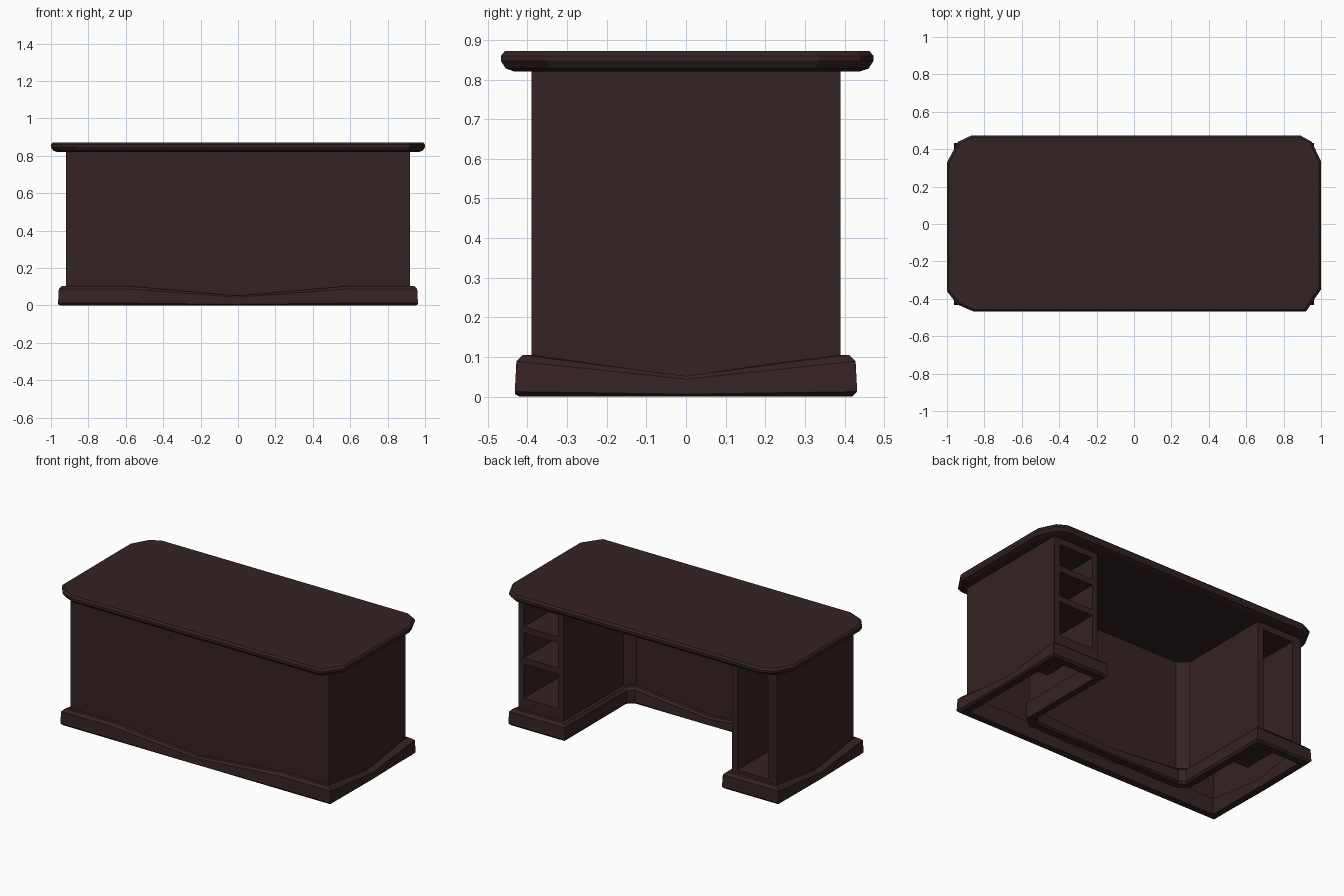
import bpy, bmesh
from mathutils import Vector

if "Cube" in bpy.data.objects:
    bpy.data.objects.remove(bpy.data.objects["Cube"])

wood = bpy.data.materials.new("dark_brown_wood")
wood.diffuse_color = (0.036, 0.0165, 0.017, 1)
wood.use_nodes = True
wood.node_tree.nodes["Principled BSDF"].inputs["Base Color"].default_value = wood.diffuse_color


def finish(bm, name):
    bmesh.ops.remove_doubles(bm, verts=bm.verts, dist=0.0005)
    bmesh.ops.recalc_face_normals(bm, faces=bm.faces)
    mesh = bpy.data.meshes.new(name)
    bm.to_mesh(mesh)
    bm.free()
    mesh.materials.append(wood)
    obj = bpy.data.objects.new(name, mesh)
    bpy.context.collection.objects.link(obj)
    return obj


def quad(bm, *pts):
    bm.faces.new([bm.verts.new(p) for p in pts])


def loft(bm, rings, wrap=False):
    """Join closed rings of points; returns the vertex rings."""
    vr = [[bm.verts.new(p) for p in r] for r in rings]
    n = len(vr[0])
    for k in range(len(vr) if wrap else len(vr) - 1):
        a, b = vr[k], vr[(k + 1) % len(vr)]
        for i in range(n):
            j = (i + 1) % n
            bm.faces.new((a[i], a[j], b[j], b[i]))
    return vr


# Desktop: clipped-corner slab with a bevelled rim
plan = [(-0.86, -0.467), (0.92, -0.467), (1, -0.35), (1, 0.335), (0.95, 0.44),
        (0.89, 0.473), (-0.87, 0.473), (-0.94, 0.44), (-1, 0.33), (-1, -0.36), (-0.945, -0.43)]
layers = [(0.82, 0.035), (0.828, 0.012), (0.847, 0), (0.86, 0.0), (0.872, 0.01)]
bm = bmesh.new()
rings = loft(bm, [[(x * (1 - i), y * (0.47 - i) / 0.47, z) for x, y in plan] for z, i in layers])
bm.faces.new(rings[0][::-1])
bm.faces.new(rings[-1])
finish(bm, "desktop")

# Right half of the U-shaped plan, with skirting height at each point
HI, LO = 0.105, 0.052
half = [(0, -0.39, LO), (0.6, -0.39, HI), (0.92, -0.39, HI), (0.92, 0, LO), (0.92, 0.39, HI),
        (0.6, 0.39, HI), (0.6, -0.22, HI), (0.54, -0.27, HI), (0, -0.27, LO)]
path = half + [(-x, y, t) for x, y, t in half[-2:0:-1]]
n = len(path)

# Hollow body walls, leaving out the two pedestal faces at the back
bm = bmesh.new()
for i in range(n):
    (x0, y0, _), (x1, y1, _) = path[i], path[(i + 1) % n]
    if y0 == y1 == 0.39:
        continue
    quad(bm, (x0, y0, 0.03), (x1, y1, 0.03), (x1, y1, 0.82), (x0, y0, 0.82))
finish(bm, "body_walls")


# Pedestal faces: frame grid around open compartments
def pedestal(name, xs, zs, depth=0.4):
    bm = bmesh.new()
    yf, yb = 0.39, 0.39 - depth
    for c in range(3):
        for r in range(len(zs) - 1):
            a, b, l, h = xs[c], xs[c + 1], zs[r], zs[r + 1]
            if c == 1 and r % 2 == 1:  # open compartment
                quad(bm, (a, yb, l), (b, yb, l), (b, yb, h), (a, yb, h))
                quad(bm, (a, yf, l), (b, yf, l), (b, yb, l), (a, yb, l))
                quad(bm, (a, yf, h), (b, yf, h), (b, yb, h), (a, yb, h))
                quad(bm, (a, yf, l), (a, yb, l), (a, yb, h), (a, yf, h))
                quad(bm, (b, yf, l), (b, yb, l), (b, yb, h), (b, yf, h))
            else:
                quad(bm, (b, yf, l), (a, yf, l), (a, yf, h), (b, yf, h))
    finish(bm, name)


pedestal("drawer_pedestal", (0.6, 0.637, 0.88, 0.92),
         (0.03, 0.18, 0.40, 0.44, 0.60, 0.64, 0.78, 0.82))
pedestal("cupboard_pedestal", (-0.92, -0.855, -0.638, -0.6), (0.03, 0.125, 0.78, 0.82))

# Skirting: moulding swept round the plan, dipping at the middle of each side
profile = [(-0.012, 0), (0.03, 0), (0.042, 0.12), (0.038, 0.85), (0.022, 1), (-0.012, 1)]
pts = [Vector(p[:2]) for p in path]
rings = []
for i in range(n):
    d0 = (pts[i] - pts[i - 1]).normalized()
    d1 = (pts[(i + 1) % n] - pts[i]).normalized()
    n0, n1 = Vector((d0.y, -d0.x)), Vector((d1.y, -d1.x))
    m = (n0 + n1) / (1 + n0.dot(n1))
    rings.append([(*(pts[i] + m * o), f * path[i][2]) for o, f in profile])
bm = bmesh.new()
loft(bm, rings, wrap=True)
finish(bm, "skirting")
